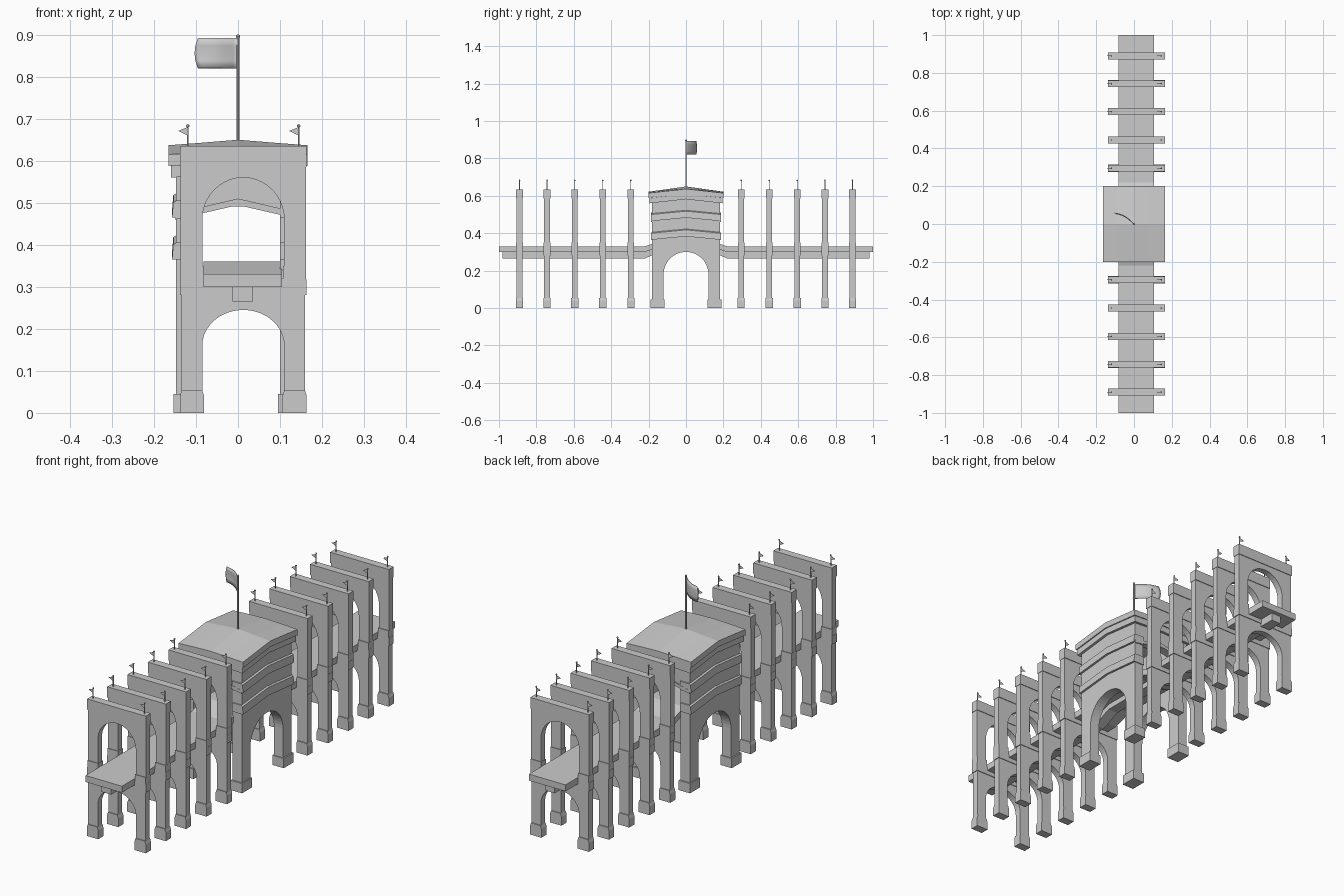
import bpy, bmesh, math
from mathutils import Vector

if "Cube" in bpy.data.objects:
    bpy.data.objects.remove(bpy.data.objects["Cube"])

CX = 0.0125  # centre of the arched frames and deck


def mesh_object(name, verts, faces):
    me = bpy.data.meshes.new(name)
    me.from_pydata([tuple(v) for v in verts], [], faces)
    bm = bmesh.new()
    bm.from_mesh(me)
    bmesh.ops.recalc_face_normals(bm, faces=bm.faces)
    bm.to_mesh(me)
    bm.free()
    ob = bpy.data.objects.new(name, me)
    bpy.context.collection.objects.link(ob)
    return ob


def prism(name, pts, axis, a, b):
    """Extrude an outline (horizontal, z) along x or y from a to b."""
    def place(p, t):
        return (p[0], t, p[1]) if axis == 'y' else (t, p[0], p[1])
    n = len(pts)
    verts = [place(p, a) for p in pts] + [place(p, b) for p in pts]
    faces = [list(range(n)), list(range(2 * n - 1, n - 1, -1))]
    faces += [[i, (i + 1) % n, n + (i + 1) % n, n + i] for i in range(n)]
    return mesh_object(name, verts, faces)


def box(name, x0, x1, y0, y1, z0, z1):
    return prism(name, [(x0, z0), (x1, z0), (x1, z1), (x0, z1)], 'y', y0, y1)


def arch_outline(c, half_out, half_in, z0, spring, rise, top, n=20):
    """Upside-down U: two legs, an elliptical arch and a list of top points."""
    arc = [(c + half_in * math.cos(math.pi * i / n),
            spring + rise * math.sin(math.pi * i / n)) for i in range(n + 1)]
    return ([(c + half_in, z0)] + arc + [(c - half_in, z0), (c - half_out, z0)]
            + top + [(c + half_out, z0)])


def rod(name, x, y, z0, z1, r):
    pts = [(r * math.cos(i * math.pi / 4), r * math.sin(i * math.pi / 4)) for i in range(8)]
    verts = [(x + p, y + q, z) for z in (z0, z1) for p, q in pts]
    faces = [list(range(8)), list(range(8, 16))]
    faces += [[i, (i + 1) % 8, 8 + (i + 1) % 8, 8 + i] for i in range(8)]
    return mesh_object(name, verts, faces)


# Ten two-storey arched frames with bases, bands and pennants
for s in (-1, 1):
    for d in (0.295, 0.445, 0.595, 0.743, 0.89):
        y = s * d
        prism("lower_arch", arch_outline(CX, 0.147, 0.0975, 0, 0.16, 0.085,
              [(CX - 0.147, 0.32), (CX + 0.147, 0.32)]), 'y', y - 0.015, y + 0.015)
        prism("upper_arch", arch_outline(CX, 0.149, 0.0975, 0.32, 0.46, 0.10,
              [(CX - 0.149, 0.635), (CX + 0.149, 0.635)]), 'y', y - 0.015, y + 0.015)
        box("middle_band", -0.138, 0.163, y - 0.018, y + 0.018, 0.28, 0.318)
        box("top_band", -0.138, 0.163, y - 0.018, y + 0.018, 0.585, 0.635)
        for k in (-1, 1):
            px = CX + k * 0.122
            # flared plinth
            prism("pillar_base", [(px - 0.029, 0), (px + 0.029, 0), (px + 0.029, 0.04),
                  (px + 0.024, 0.055), (px - 0.024, 0.055), (px - 0.029, 0.04)],
                  'y', y - 0.019, y + 0.019)
            box("pillar_collar", px - 0.0275, px + 0.0275, y - 0.018, y + 0.018, 0.318, 0.35)
            fx = CX + k * 0.132
            rod("pennant_pole", fx, y, 0.63, 0.685, 0.0022)
            bpy.ops.mesh.primitive_uv_sphere_add(segments=8, ring_count=6, radius=0.004,
                                                 location=(fx, y, 0.683))
            bpy.context.object.name = "pennant_knob"
            prism("pennant", [(fx, 0.66), (fx, 0.68), (fx - 0.023, 0.671)], 'y',
                  y - 0.001, y + 0.001)

# Walkway: slab and keel beam, both humped under the gatehouse
def humped(name, x0, x1, end, lo, hi, lift):
    path = [(-end, 0), (-0.22, 0), (-0.13, lift), (0.13, lift), (0.22, 0), (end, 0)]
    outline = [(y, lo + h) for y, h in path] + [(y, hi + h) for y, h in reversed(path)]
    prism(name, outline, 'x', x0, x1)


humped("walkway", -0.082, 0.105, 1.0, 0.30, 0.33, 0.03)
humped("walkway_beam", -0.013, 0.036, 0.98, 0.265, 0.30, 0.04)

# Gatehouse side walls with arch, bases and gabled bands
for s in (-1, 1):
    prism("gatehouse_side_wall", arch_outline(0, 0.182, 0.12, 0, 0.18, 0.12,
          [(-0.182, 0.58), (0, 0.61), (0.182, 0.58)], 24), 'x', s * 0.10, s * 0.147)
    for k in (-1, 1):
        box("gatehouse_base", s * 0.095, s * 0.153, k * 0.116, k * 0.189, 0, 0.045)
    for z in (0.365, 0.465):
        # clapboard band: lower edge flares out, rising to the middle
        prof = [(0.10, 0), (0.157, 0), (0.154, 0.035), (0.147, 0.04), (0.10, 0.04)]
        verts = [(s * x, y, z + dz + (0.018 if y == 0 else 0))
                 for y in (-0.187, 0, 0.187) for x, dz in prof]
        faces = [[0, 1, 2, 3, 4], [10, 11, 12, 13, 14]]
        faces += [[r * 5 + i, r * 5 + (i + 1) % 5, r * 5 + 5 + (i + 1) % 5, r * 5 + 5 + i]
                  for r in (0, 1) for i in range(5)]
        mesh_object("gatehouse_side_band", verts, faces)

# Gatehouse end gables and their bands
for s in (-1, 1):
    prism("gatehouse_end_gable", [(-0.147, 0.46), (-0.015, 0.492), (0.015, 0.492),
          (0.147, 0.46), (0.147, 0.58), (0, 0.60), (-0.147, 0.58)], 'y', s * 0.15, s * 0.182)
    prism("gatehouse_end_band", [(-0.15, 0.46), (-0.015, 0.491), (0.015, 0.491),
          (0.15, 0.46), (0.15, 0.475), (0, 0.51), (-0.15, 0.475)], 'y', s * 0.18, s * 0.188)

# Low faceted roof with a two-step eave
def roof(name, hx, hy, top, thick):
    xs = [-hx, -0.085, 0, 0.085, hx]
    ys = [-hy, 0, hy]
    rise = [[0, 0.004, 0.007, 0.004, 0], [0.022, 0.028, 0.035, 0.028, 0.022],
            [0, 0.004, 0.007, 0.004, 0]]
    verts = [(x, y, top + rise[j][i]) for j, y in enumerate(ys) for i, x in enumerate(xs)]
    faces = [[j * 5 + i, j * 5 + i + 1, j * 5 + i + 6, j * 5 + i + 5]
             for j in (0, 1) for i in range(4)]
    verts += [(x, y, z - thick) for x, y, z in verts]
    faces += [[v + 15 for v in reversed(f)] for f in faces]
    rim = [0, 1, 2, 3, 4, 9, 14, 13, 12, 11, 10, 5]
    faces += [[a, b, b + 15, a + 15] for a, b in zip(rim, rim[1:] + rim[:1])]
    mesh_object(name, verts, faces)


roof("roof", 0.165, 0.20, 0.615, 0.027)
roof("roof_eave", 0.160, 0.196, 0.588, 0.028)

# Main flag on its pole
rod("flag_pole", 0, 0, 0.50, 0.897, 0.0035)
bpy.ops.mesh.primitive_uv_sphere_add(segments=10, ring_count=8, radius=0.005,
                                     location=(0, 0, 0.896))
bpy.context.object.name = "flag_pole_knob"
N = 10
verts, faces = [], []
for i in range(N + 1):
    t = i / N
    for j in range(5):
        u = j / 4
        bulge = 0.008 * t * (1 - (2 * u - 1) ** 2)
        x = -0.095 * t - bulge * (1 - 2 * t) * -1
        verts.append((x, 0.055 * t + 0.012 * math.sin(t * math.pi) + bulge * 0.6,
                      0.82 + 0.072 * u))
faces = [[i * 5 + j, i * 5 + j + 1, i * 5 + j + 6, i * 5 + j + 5]
         for i in range(N) for j in range(4)]
flag = mesh_object("flag", verts, faces)
for p in flag.data.polygons:
    p.use_smooth = True
mod = flag.modifiers.new("thickness", 'SOLIDIFY')
mod.thickness = 0.003
